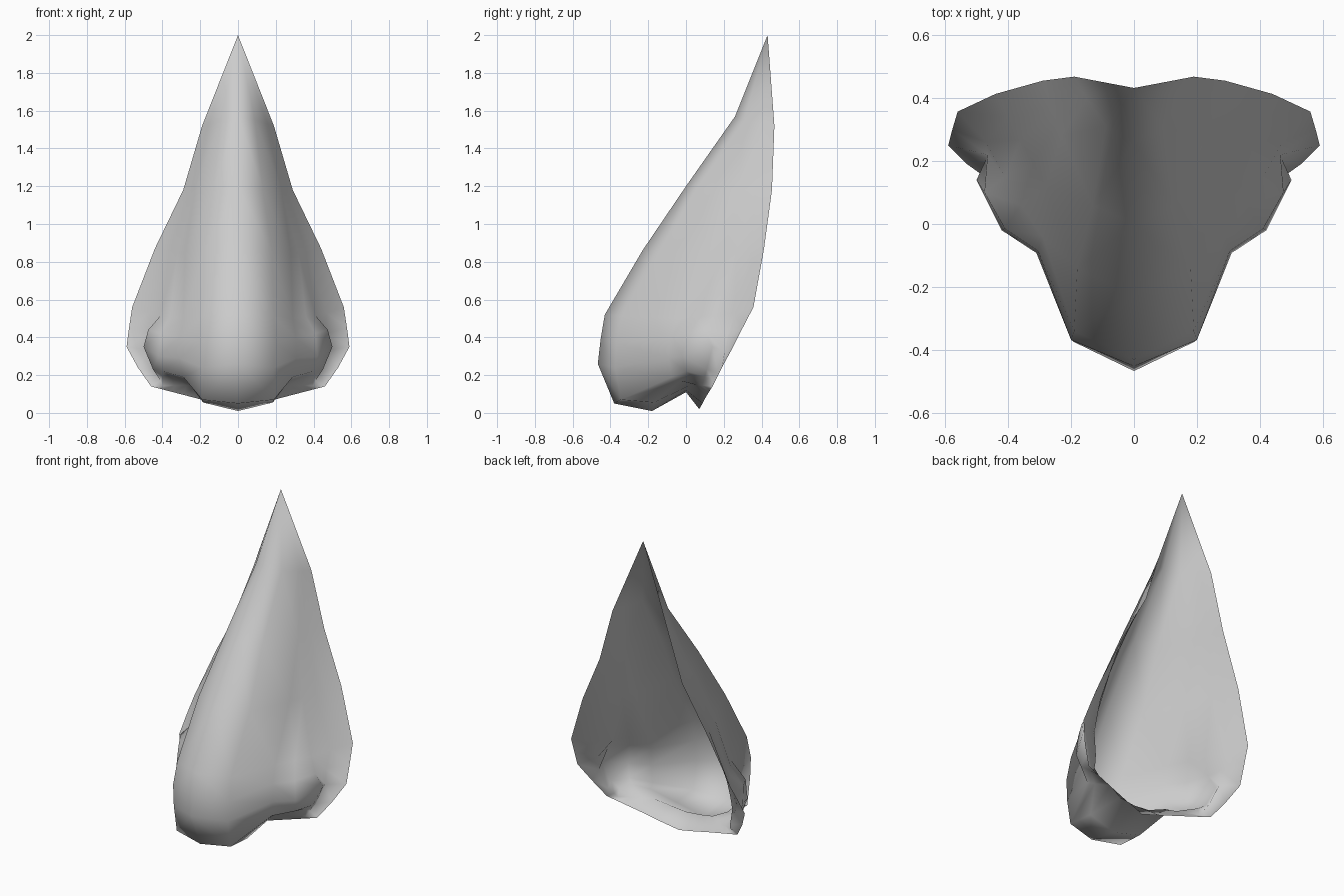
import bpy, bmesh
from mathutils import Vector

if "Cube" in bpy.data.objects:
    bpy.data.objects.remove(bpy.data.objects["Cube"])

APEX = (0, 0.432, 2.0)

# Half cross-sections, top to bottom: ridge, bridge edge, side crease, open back rim
bridge = [
    [(0, .26, 1.57), (.09, .31, 1.55), (.15, .40, 1.53), (.19, .468, 1.52)],
    [(0, .00, 1.20), (.13, .06, 1.19), (.23, .28, 1.18), (.29, .455, 1.18)],
    [(0, -.23, .86), (.18, -.14, .85), (.28, .12, .84), (.44, .413, .87)],
]
tip = [
    [(0, -.43, .52), (.19, -.34, .51), (.29, -.04, .50), (.56, .357, .56)],
    [(0, -.452, .39), (.20, -.368, .37), (.305, -.085, .40), (.577, .30, .45)],
    [(0, -.467, .26), (.19, -.375, .24), (.31, -.092, .29), (.59, .25, .35)],
    [(0, -.38, .05), (.19, -.345, .07), (.29, -.075, .19), (.53, .19, .24)],
]
base = [
    [(0, -.18, .01), (.185, -.17, .055), (.27, -.03, .17), (.46, .14, .14)],
    [(0, .00, .11), (.11, .00, .12), (.21, .03, .15), (.46, .14, .14)],
    [(0, .07, .02), (.12, .088, .05), (.23, .103, .08), (.46, .14, .14)],
]
# Nostril wing: bulging points between side crease and rim, for each tip row
wing = [
    [(.36, .06, .51), (.41, .15, .515), (.47, .26, .53)],
    [(.41, -.015, .42), (.475, .10, .44), (.465, .22, .42)],
    [(.42, -.02, .30), (.50, .14, .35), (.47, .205, .33)],
    [(.40, .00, .22), (.45, .11, .23), (.43, .17, .21)],
]


def fill(row, middle=None):
    """Widen a four-point section to seven points."""
    a, b = Vector(row[2]), Vector(row[3])
    middle = middle or [a.lerp(b, t) for t in (.25, .5, .75)]
    return row[:3] + list(middle) + [row[3]]


rows = [fill(r) for r in bridge]
rows += [fill(r, w) for r, w in zip(tip, wing)]
rows += [fill(base[0], [(.36, .03, .20), (.40, .10, .195), (.41, .14, .17)])]
rows += [fill(r) for r in base[1:]]

# Half shell lofted through the sections
bm = bmesh.new()
apex = bm.verts.new(APEX)
grid = [[bm.verts.new(p) for p in r] for r in rows]
for a, b in zip(grid[0], grid[0][1:]):
    bm.faces.new((apex, a, b))
for upper, lower in zip(grid, grid[1:]):
    for i in range(6):
        bm.faces.new((upper[i], lower[i], lower[i + 1], upper[i + 1]))
bmesh.ops.remove_doubles(bm, verts=bm.verts, dist=1e-4)
bmesh.ops.recalc_face_normals(bm, faces=bm.faces)
# Outward side faces the front
bm.faces.ensure_lookup_table()
if bm.faces[0].normal.y > 0:
    bmesh.ops.reverse_faces(bm, faces=bm.faces)
for f in bm.faces:
    f.smooth = True

mesh = bpy.data.meshes.new("nose")
bm.to_mesh(mesh)
bm.free()
nose = bpy.data.objects.new("nose", mesh)
bpy.context.collection.objects.link(nose)

# Other half
mirror = nose.modifiers.new("mirror", 'MIRROR')
mirror.use_clip = True
mirror.merge_threshold = 0.001
